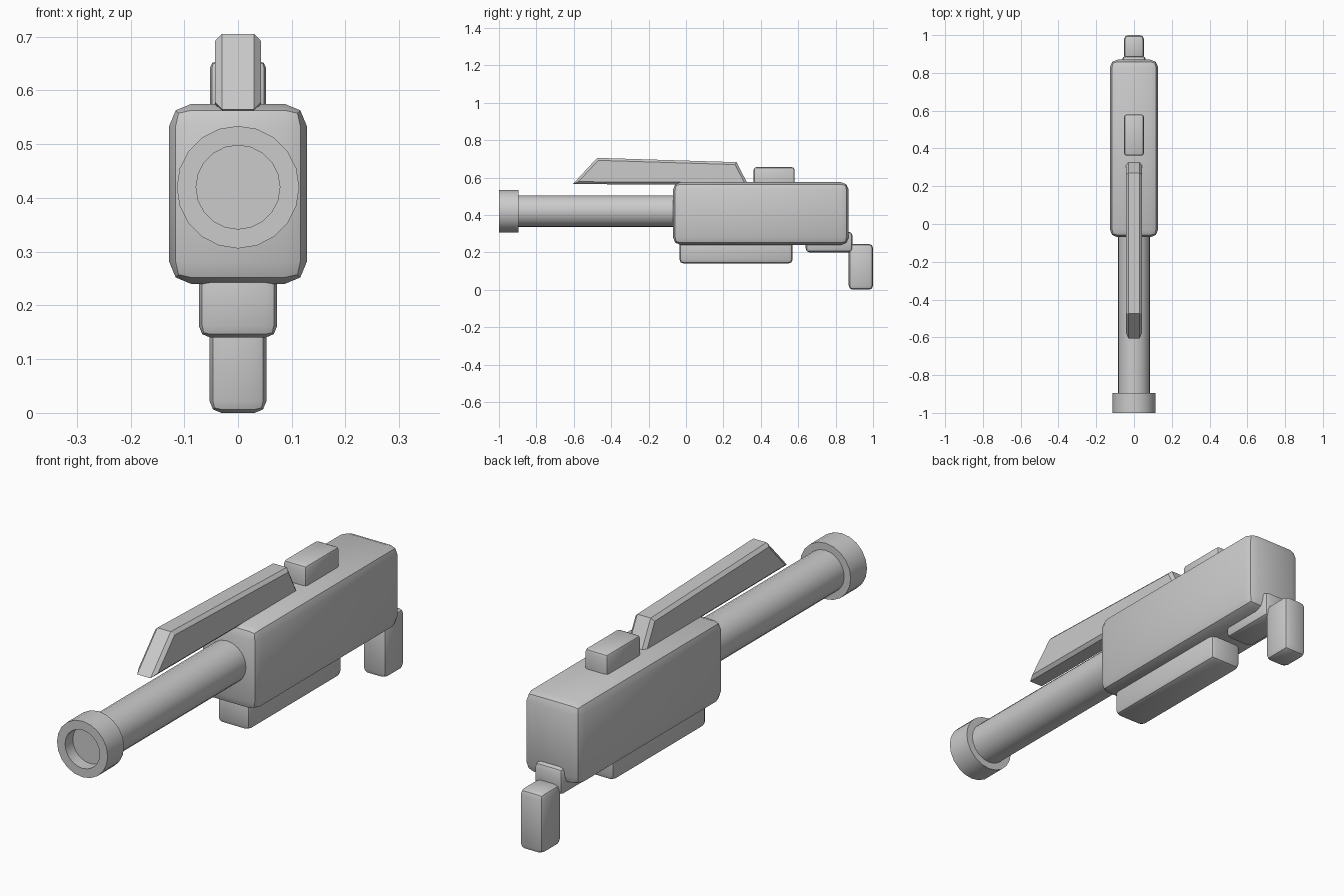
import bpy, bmesh, math
from mathutils import Matrix, Vector

cube = bpy.data.objects.get("Cube")
if cube:
    bpy.data.objects.remove(cube, do_unlink=True)

grey = bpy.data.materials.new("light_grey")
grey.use_nodes = True
grey.diffuse_color = (0.6, 0.6, 0.6, 1)
grey.node_tree.nodes["Principled BSDF"].inputs["Base Color"].default_value = (0.6, 0.6, 0.6, 1)

AXIS_Z = 0.42  # height of the barrel axis


def finish(name, bm, angle=30):
    bmesh.ops.recalc_face_normals(bm, faces=bm.faces)
    mesh = bpy.data.meshes.new(name)
    bm.to_mesh(mesh)
    bm.free()
    mesh.materials.append(grey)
    obj = bpy.data.objects.new(name, mesh)
    bpy.context.collection.objects.link(obj)
    bpy.ops.object.select_all(action='DESELECT')
    obj.select_set(True)
    bpy.context.view_layer.objects.active = obj
    bpy.ops.object.shade_smooth_by_angle(angle=math.radians(angle))


def bevelled_box(name, half_x, y, z, bevel):
    """Box centred on x = 0 with all its edges rounded."""
    bm = bmesh.new()
    size = Vector((2 * half_x, y[1] - y[0], z[1] - z[0]))
    centre = Vector((0, sum(y) / 2, sum(z) / 2))
    bmesh.ops.create_cube(bm, size=1, matrix=Matrix.Translation(centre) @ Matrix.Diagonal(size).to_4x4())
    bmesh.ops.bevel(bm, geom=bm.edges[:], offset=bevel, segments=2,
                    profile=0.5, affect='EDGES', clamp_overlap=True)
    finish(name, bm)


def lathe(name, profile, sides=20):
    """Turn (radius, y) points around the barrel axis."""
    bm = bmesh.new()
    rings = []
    for r, y in profile:
        ring = []
        for i in range(sides):
            a = 2 * math.pi * i / sides
            ring.append(bm.verts.new((r * math.sin(a), y, AXIS_Z + r * math.cos(a))))
        rings.append(ring)
    for a, b in zip(rings, rings[1:]):
        for i in range(sides):
            j = (i + 1) % sides
            bm.faces.new((a[i], a[j], b[j], b[i]))
    bm.faces.new(rings[0])
    bm.faces.new(rings[-1])
    finish(name, bm)


# Main housing and the blocks around it
bevelled_box("main_body", 0.128, (-0.07, 0.87), (0.24, 0.575), 0.041)
bevelled_box("lower_block", 0.073, (-0.035, 0.57), (0.14, 0.29), 0.022)
bevelled_box("top_block", 0.052, (0.362, 0.58), (0.53, 0.655), 0.013)
bevelled_box("grip_bracket", 0.063, (0.64, 0.89), (0.20, 0.31), 0.02)
bevelled_box("rear_grip", 0.053, (0.87, 1.0), (0.0, 0.245), 0.022)

# Barrel and its recessed muzzle ring
lathe("barrel", [(0.085, -0.92), (0.085, 0.0)])
lathe("muzzle", [(0.078, -0.95), (0.078, -1.0), (0.114, -1.0), (0.114, -0.895), (0.08, -0.895)])

# Top rail: a slanted side profile with chamfered flanks
bm = bmesh.new()
outline = [(-0.605, 0.565), (-0.475, 0.705), (0.27, 0.682), (0.333, 0.56)]
half = 0.043
left, right = ([bm.verts.new((s * half, y, z)) for y, z in outline] for s in (1, -1))
caps = [bm.faces.new(left), bm.faces.new(right)]
for i in range(4):
    j = (i + 1) % 4
    bm.faces.new((left[i], left[j], right[j], right[i]))
bmesh.ops.recalc_face_normals(bm, faces=bm.faces)
cap_edges = [e for f in caps for e in f.edges]
bmesh.ops.bevel(bm, geom=cap_edges, offset=0.013, segments=1, profile=0.5, affect='EDGES')
finish("top_rail", bm, 20)
